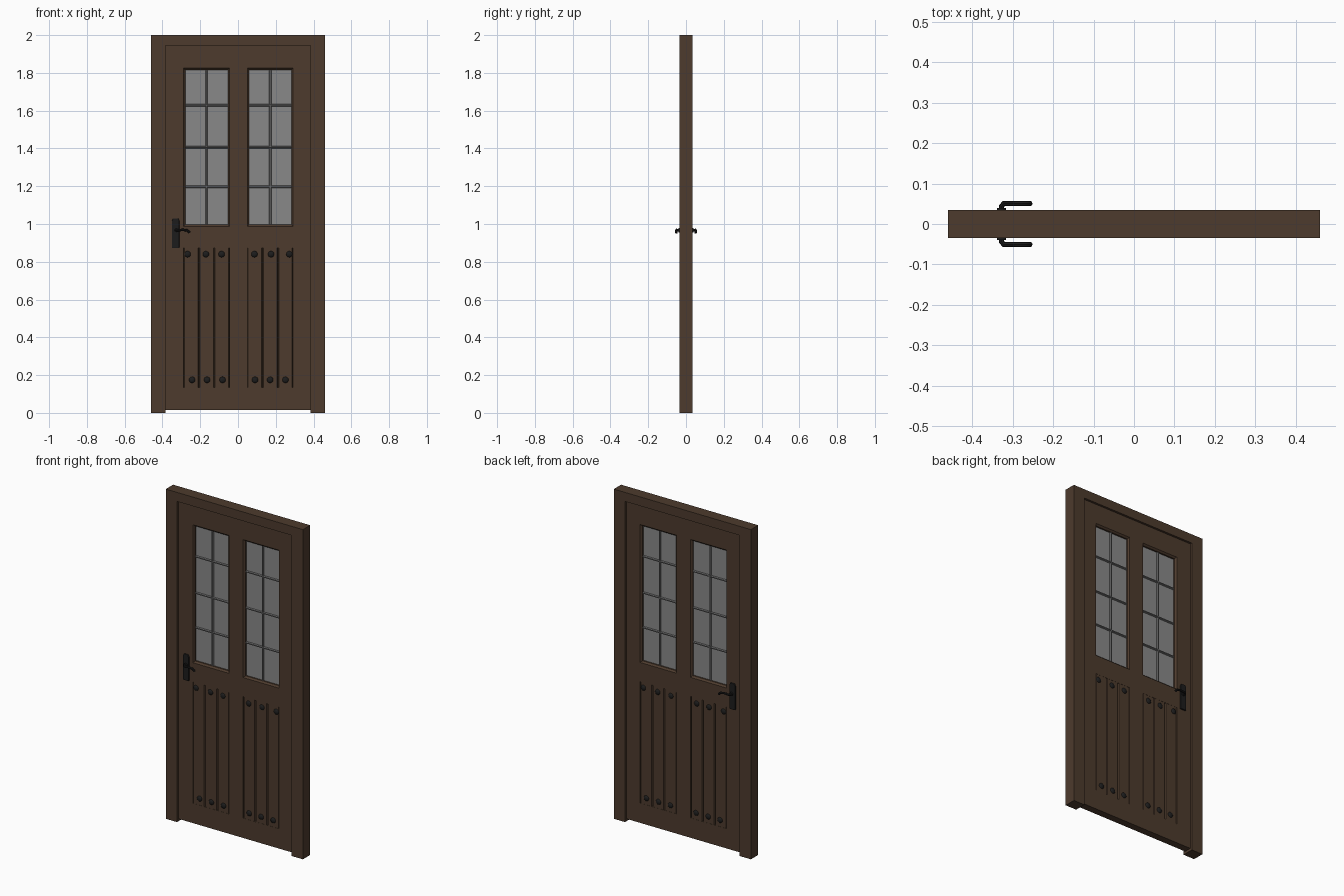
import bpy, bmesh, math
from mathutils import Matrix

if "Cube" in bpy.data.objects:
    bpy.data.objects.remove(bpy.data.objects["Cube"])


def mat(name, rgb):
    m = bpy.data.materials.new(name)
    m.diffuse_color = (*rgb, 1)
    m.use_nodes = True
    m.node_tree.nodes["Principled BSDF"].inputs["Base Color"].default_value = m.diffuse_color
    return m


WOOD = mat("dark_brown_wood", (0.074, 0.043, 0.026))
GLASS = mat("grey_glass", (0.25, 0.25, 0.25))
LEAD = mat("glazing_bar_grey", (0.16, 0.16, 0.16))
IRON = mat("black_iron", (0.012, 0.012, 0.012))


def finish(name, bm, m):
    bmesh.ops.recalc_face_normals(bm, faces=bm.faces)
    me = bpy.data.meshes.new(name)
    bm.to_mesh(me)
    bm.free()
    me.materials.append(m)
    ob = bpy.data.objects.new(name, me)
    bpy.context.collection.objects.link(ob)
    return ob


def smooth(ob, angle=40):
    bpy.ops.object.select_all(action='DESELECT')
    ob.select_set(True)
    bpy.context.view_layer.objects.active = ob
    bpy.ops.object.shade_smooth_by_angle(angle=math.radians(angle))


def extrude(name, pts, vec, m):
    """Closed polygon pushed along vec."""
    bm = bmesh.new()
    f = bm.faces.new([bm.verts.new(p) for p in pts])
    r = bmesh.ops.extrude_face_region(bm, geom=[f])
    vs = [v for v in r["geom"] if isinstance(v, bmesh.types.BMVert)]
    bmesh.ops.translate(bm, verts=vs, vec=vec)
    return finish(name, bm, m)


def box(name, x0, x1, y0, y1, z0, z1, m):
    pts = [(x0, y0, z0), (x1, y0, z0), (x1, y1, z0), (x0, y1, z0)]
    return extrude(name, pts, (0, 0, z1 - z0), m)


LEAF = 0.022                    # half thickness of the door leaf
IN_X, IN_Z = 0.385, 1.945       # inside of the surround
HOLES = [(-0.288, -0.045), (0.049, 0.292)]
WIN_Z = (0.988, 1.825)
PAN_Z = (0.135, 0.872)

# surround: two jambs and head as one arch profile
arch = [(-0.46, 0), (-IN_X, 0), (-IN_X, IN_Z), (IN_X, IN_Z), (IN_X, 0),
        (0.46, 0), (0.46, 2), (-0.46, 2)]
extrude("door_surround", [(x, -0.035, z) for x, z in arch], (0, 0.07, 0), WOOD)

# door leaf: grid of cells with window and panel openings left out
xs = [-IN_X, *HOLES[0], *HOLES[1], IN_X]
zs = [0.015, *PAN_Z, *WIN_Z, IN_Z]
bm = bmesh.new()
grid = [[bm.verts.new((x, -LEAF, z)) for z in zs] for x in xs]
for i in range(5):
    for j in range(5):
        if not (i in (1, 3) and j in (1, 3)):
            bm.faces.new((grid[i][j], grid[i + 1][j], grid[i + 1][j + 1], grid[i][j + 1]))
r = bmesh.ops.extrude_face_region(bm, geom=bm.faces[:])
bmesh.ops.translate(bm, vec=(0, 2 * LEAF, 0),
                    verts=[v for v in r["geom"] if isinstance(v, bmesh.types.BMVert)])
finish("door_leaf", bm, WOOD)

for side, (x0, x1) in zip(("left", "right"), HOLES):
    # sloped moulding round the window, glass, and glazing bars
    bm = bmesh.new()
    rings = []
    for inset, y in ((0, -LEAF), (0.009, -0.012), (0.009, 0.012), (0, LEAF)):
        a, b, c, d = x0 + inset, x1 - inset, WIN_Z[0] + inset, WIN_Z[1] - inset
        rings.append([bm.verts.new(p) for p in ((a, y, c), (b, y, c), (b, y, d), (a, y, d))])
    for k in range(4):
        for n in range(4):
            p, q = rings[k], rings[(k + 1) % 4]
            bm.faces.new((p[n], p[(n + 1) % 4], q[(n + 1) % 4], q[n]))
    finish(side + "_window_moulding", bm, WOOD)

    gx0, gx1, gz0, gz1 = x0 + 0.008, x1 - 0.008, WIN_Z[0] + 0.008, WIN_Z[1] - 0.008
    box(side + "_glass", gx0, gx1, -0.003, 0.003, gz0, gz1, GLASS)
    cx, w, d = (x0 + x1) / 2, 0.006, 0.010

    def section(c):      # chamfered bar outline: (across, depth)
        return [(c - w, -d / 2), (c - w / 2, -d), (c + w / 2, -d), (c + w, -d / 2),
                (c + w, d / 2), (c + w / 2, d), (c - w / 2, d), (c - w, d / 2)]

    extrude(side + "_upright_bar", [(x, y, gz0) for x, y in section(cx)],
            (0, 0, gz1 - gz0), LEAD)
    for z in (1.197, 1.407, 1.628):
        extrude(side + "_cross_bar", [(gx0, y * 1.1, a) for a, y in section(z)],
                (gx1 - gx0, 0, 0), LEAD)

    # three planks with chamfered long edges making V grooves
    pw, t, c = (x1 - x0) / 3, LEAF - 0.001, 0.005
    for k in range(3):
        a, b = x0 + k * pw, x0 + (k + 1) * pw
        prof = [(a, -t + 2 * c), (a + c, -t), (b - c, -t), (b, -t + 2 * c),
                (b, t - 2 * c), (b - c, t), (a + c, t), (a, t - 2 * c)]
        extrude(side + "_plank", [(x, y, PAN_Z[0]) for x, y in prof],
                (0, 0, PAN_Z[1] - PAN_Z[0]), WOOD)

STUDS = [(0.84, (-0.267, -0.17, -0.087, 0.087, 0.175, 0.272)),
         (0.175, (-0.243, -0.164, -0.082, 0.09, 0.17, 0.251))]
for s, face in ((-1, "front"), (1, "back")):
    # domed studs
    for z, row in STUDS:
        for x in row:
            bm = bmesh.new()
            bmesh.ops.create_uvsphere(bm, u_segments=16, v_segments=8, radius=0.017,
                                      matrix=Matrix.Translation((x, s * (LEAF - 0.002), z))
                                      @ Matrix.Diagonal((1, 0.55, 1, 1))
                                      @ Matrix.Rotation(math.pi / 2, 4, 'X'))
            smooth(finish(face + "_stud", bm, IRON))

    # handle plate with narrowed top
    plate = [(-0.35, 0.872), (-0.311, 0.872), (-0.311, 1.018), (-0.317, 1.03),
             (-0.343, 1.03), (-0.35, 1.018)]
    ob = extrude(face + "_handle_plate", [(x, s * 0.02, z) for x, z in plate],
                 (0, s * 0.011, 0), IRON)
    bev = ob.modifiers.new("bevel", 'BEVEL')
    bev.width, bev.segments = 0.003, 2

    # lever: spindle out of the plate, then a bar with a drooping end
    cu = bpy.data.curves.new(face + "_lever", 'CURVE')
    cu.dimensions, cu.bevel_depth, cu.bevel_resolution = '3D', 0.0065, 2
    cu.use_fill_caps = True
    sp = cu.splines.new('POLY')
    path = [(-0.327, 0.022, 0.967), (-0.327, 0.044, 0.967), (-0.322, 0.0505, 0.967),
            (-0.29, 0.0505, 0.969), (-0.27, 0.0505, 0.966), (-0.261, 0.0505, 0.96),
            (-0.256, 0.0505, 0.953)]
    sp.points.add(len(path) - 1)
    for p, (x, y, z) in zip(sp.points, path):
        p.co = (x, s * y, z, 1)
    cu.materials.append(IRON)
    ob = bpy.data.objects.new(face + "_lever", cu)
    bpy.context.collection.objects.link(ob)
    bpy.ops.object.select_all(action='DESELECT')
    ob.select_set(True)
    bpy.context.view_layer.objects.active = ob
    bpy.ops.object.convert(target='MESH')
    smooth(bpy.context.view_layer.objects.active)

    # rose where the lever meets the plate
    bm = bmesh.new()
    bmesh.ops.create_cone(bm, cap_ends=True, segments=16, radius1=0.011, radius2=0.011, depth=0.012,
                          matrix=Matrix.Translation((-0.327, s * 0.034, 0.967))
                          @ Matrix.Rotation(math.pi / 2, 4, 'X'))
    smooth(finish(face + "_rose", bm, IRON))
